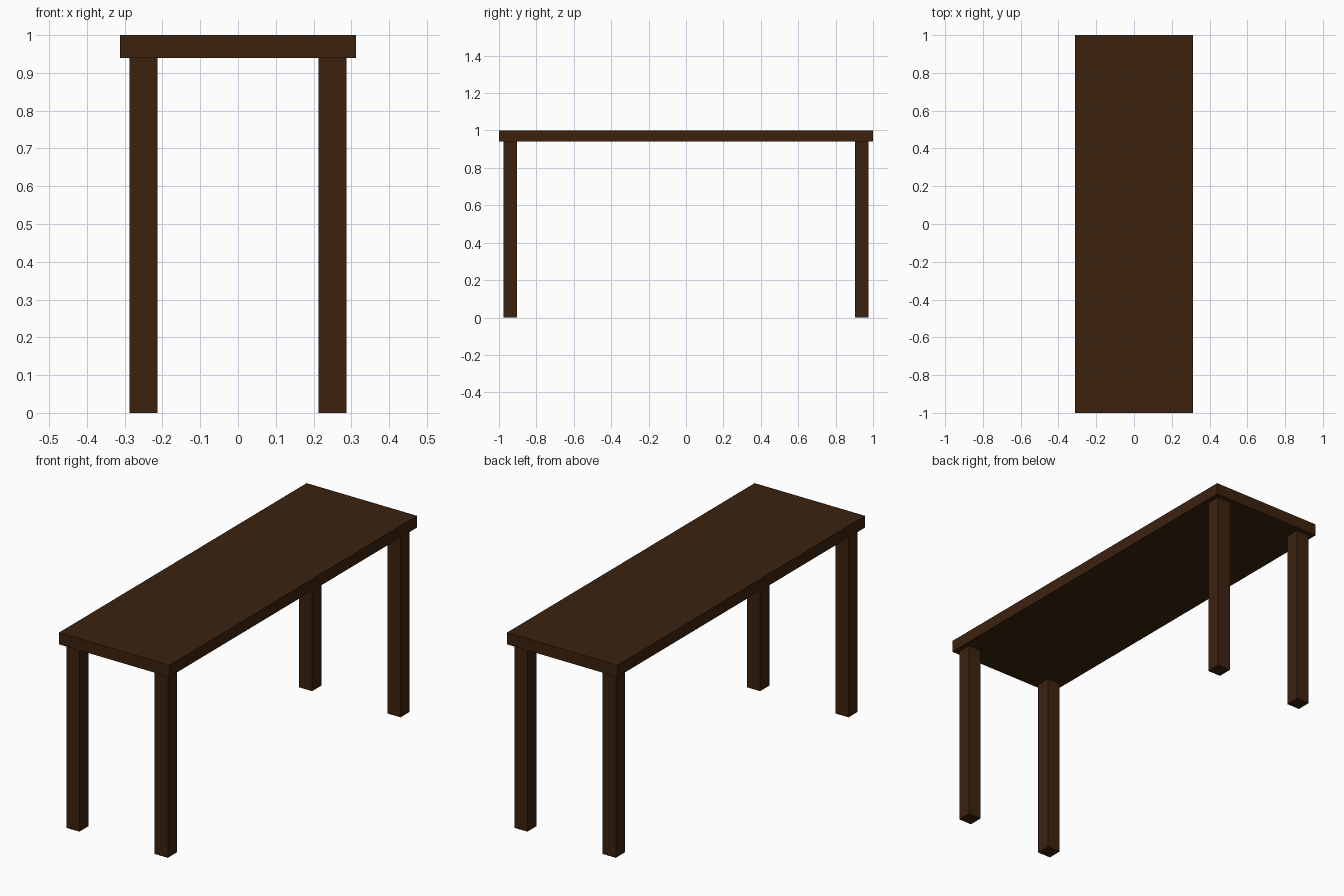
import bpy

if "Cube" in bpy.data.objects:
    bpy.data.objects.remove(bpy.data.objects["Cube"])

wood = bpy.data.materials.new("dark_brown_wood")
wood.diffuse_color = (0.045, 0.016, 0.0045, 1.0)
wood.use_nodes = True
wood.node_tree.nodes["Principled BSDF"].inputs["Base Color"].default_value = wood.diffuse_color


def box(name, x, y, z):
    """Axis-aligned box from (min, max) ranges."""
    bpy.ops.mesh.primitive_cube_add(
        size=1, location=[(r[0] + r[1]) / 2 for r in (x, y, z)])
    ob = bpy.context.object
    ob.name = name
    ob.scale = [r[1] - r[0] for r in (x, y, z)]
    bpy.ops.object.transform_apply(location=False, rotation=False, scale=True)
    ob.data.materials.append(wood)
    return ob


# Table top
TOP_Z = 0.94
box("table_top", (-0.312, 0.312), (-1.0, 1.0), (TOP_Z, 1.0))

# Four square legs, set in slightly from the corners
HALF = 0.037
for y_name, cy in (("front", -0.94), ("back", 0.94)):
    for x_name, cx in (("left", -0.25), ("right", 0.25)):
        box(f"{y_name}_{x_name}_leg", (cx - HALF, cx + HALF),
            (cy - HALF, cy + HALF), (0.0, TOP_Z))
